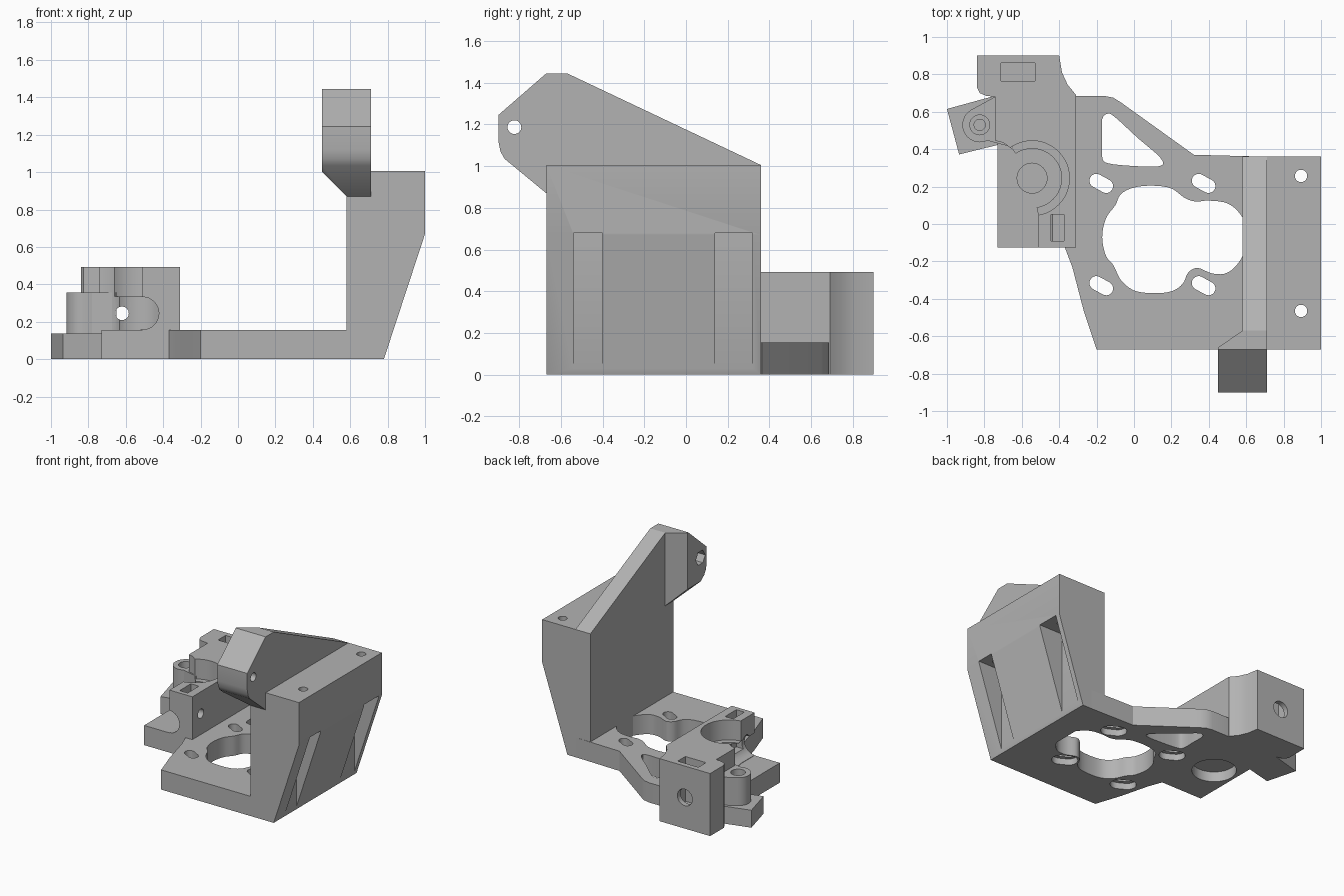
import bpy
import bmesh
import math
from mathutils import Vector

default = bpy.data.objects.get("Cube")
if default:
    bpy.data.objects.remove(default, do_unlink=True)

grey = bpy.data.materials.new("plain grey")
grey.use_nodes = True
COLOUR = (0.45, 0.45, 0.45, 1)
grey.diffuse_color = COLOUR
for node in grey.node_tree.nodes:
    if node.type == "BSDF_PRINCIPLED":
        node.inputs["Base Color"].default_value = COLOUR

cutters = []
PLACE = {
    "x": lambda p, d: (d, p[0], p[1]),
    "y": lambda p, d: (p[0], d, p[1]),
    "z": lambda p, d: (p[0], p[1], d),
}


def prism(name, points, axis, low, high):
    """Extrude a flat outline along an axis."""
    place = PLACE[axis]
    bm = bmesh.new()
    bottom = [bm.verts.new(place(p, low)) for p in points]
    top = [bm.verts.new(place(p, high)) for p in points]
    bm.faces.new(bottom)
    bm.faces.new(top)
    for i in range(len(points)):
        j = (i + 1) % len(points)
        bm.faces.new((bottom[i], bottom[j], top[j], top[i]))
    bmesh.ops.recalc_face_normals(bm, faces=bm.faces)
    mesh = bpy.data.meshes.new(name)
    bm.to_mesh(mesh)
    bm.free()
    mesh.materials.append(grey)
    obj = bpy.data.objects.new(name, mesh)
    bpy.context.collection.objects.link(obj)
    return obj


def cutter(points, axis, low, high):
    obj = prism("cutter", points, axis, low, high)
    obj.hide_render = True
    cutters.append(obj)
    return obj


def rect(a, b, c, d):
    return [(a, c), (b, c), (b, d), (a, d)]


def circle(x, y, r, n=32):
    return [(x + r * math.cos(math.tau * i / n), y + r * math.sin(math.tau * i / n))
            for i in range(n)]


def slot(x, y, half, r, angle, n=10):
    """Rounded slot outline."""
    out = []
    for side in (0, math.pi):
        cx = x + half * math.cos(angle + side)
        cy = y + half * math.sin(angle + side)
        for i in range(n + 1):
            t = angle + side - math.pi / 2 + math.pi * i / n
            out.append((cx + r * math.cos(t), cy + r * math.sin(t)))
    return out


def smooth(points, steps=4):
    """Closed spline through the points."""
    p = [Vector(q) for q in points]
    out = []
    for i in range(len(p)):
        a, b, c, d = (p[(i + k) % len(p)] for k in (-1, 0, 1, 2))
        for s in range(steps):
            t = s / steps
            out.append(b + (c - a) * t / 2 + (2 * a - 5 * b + 4 * c - d) * t * t / 2
                       + (3 * b - a - 3 * c + d) * t ** 3 / 2)
    return out


def cut(obj, *tools):
    bpy.context.view_layer.objects.active = obj
    for tool in tools:
        mod = obj.modifiers.new("cut", "BOOLEAN")
        mod.operation = "DIFFERENCE"
        mod.solver = "EXACT"
        mod.object = tool
        bpy.ops.object.modifier_apply(modifier=mod.name)


# Base plate with motor opening, screw slots and triangular window
base = prism("base_plate", [
    (-0.2, -0.67), (0.7, -0.67), (0.7, 0.36), (0.32, 0.37), (-0.07, 0.65),
    (-0.11, 0.675), (-0.16, 0.685), (-0.32, 0.685), (-0.32, -0.1), (-0.37, -0.125),
    (-0.33, -0.23), (-0.27, -0.46)], "z", 0, 0.155)
opening = smooth([
    (-0.17, -0.07), (-0.15, 0.03), (-0.1, 0.1), (-0.07, 0.16), (0, 0.195), (0.1, 0.205),
    (0.2, 0.19), (0.27, 0.14), (0.33, 0.12), (0.4, 0.125), (0.5, 0.11), (0.57, 0.05),
    (0.62, -0.06), (0.57, -0.19), (0.5, -0.26), (0.42, -0.265), (0.34, -0.235),
    (0.29, -0.26), (0.26, -0.32), (0.2, -0.36), (0.1, -0.37), (0, -0.355),
    (-0.07, -0.3), (-0.11, -0.22), (-0.15, -0.17)])
window = smooth([(-0.17, 0.56), (-0.14, 0.59), (-0.1, 0.57), (0.02, 0.46), (0.14, 0.355),
                 (0.14, 0.31), (0, 0.31), (-0.14, 0.325), (-0.17, 0.36), (-0.17, 0.46)])
cut(base, cutter(opening, "z", -0.1, 0.3), cutter(window, "z", -0.1, 0.3))
for x in (-0.175, 0.372):
    for y in (-0.33, 0.217):
        cut(base, cutter(slot(x, y, 0.03, 0.037, -0.5), "z", -0.1, 0.3),
            cutter(slot(x, y, 0.03, 0.065, -0.5), "z", -0.1, 0.05))

# Upright wall with sloping outer face and nut channels
wall = prism("upright_wall", [(0.58, 0), (0.78, 0), (1, 0.67), (1, 1.005), (0.58, 1.005)],
             "y", -0.67, 0.36)
for y, low, high in ((-0.465, -0.54, -0.4), (0.257, 0.14, 0.32)):
    cut(wall, cutter(rect(low, high, -0.1, 0.68), "x", 0.79, 1.1),
        cutter(circle(0.893, y, 0.033), "z", 0.6, 1.1))

# Raised arm with chamfered overhang and pivot hole
arm = prism("raised_arm", [
    (-0.67, 0.87), (-0.87, 1.035), (-0.89, 1.07), (-0.9, 1.12), (-0.9, 1.245),
    (-0.67, 1.445), (-0.57, 1.445), (0.36, 1.005), (0.36, 0.87)], "x", 0.45, 0.71)
cut(arm,
    cutter([(0.45, -0.66), (0.58, -0.57), (0.58, 0.5), (0.3, 0.5), (0.3, -0.66)], "z", 0, 2),
    cutter([(0.3, 0.7), (0.58, 0.7), (0.58, 0.87), (0.45, 1), (0.3, 1.15)], "y", -1, 1),
    cutter(circle(-0.823, 1.187, 0.033), "x", 0, 1),
    cutter(circle(-0.823, 1.187, 0.058, 6), "x", 0.4, 0.52))

# Feeder block: tall body and low shelf sharing the round gear cavity
block = prism("feeder_block", [
    (-0.84, 0.9), (-0.4, 0.9), (-0.385, 0.81), (-0.355, 0.745), (-0.31, 0.69),
    (-0.31, -0.125), (-0.51, -0.125), (-0.51, 0.04), (-0.545, 0.2), (-0.6, 0.33),
    (-0.65, 0.4), (-0.7, 0.435), (-0.74, 0.445), (-0.74, 0.68), (-0.79, 0.685),
    (-0.825, 0.7), (-0.84, 0.73)], "z", 0, 0.492)
shelf = prism("feeder_shelf", rect(-0.73, -0.5, -0.125, 0.46), "z", 0, 0.155)
gear = (-0.545, 0.245)
shared = [cutter(circle(*gear, 0.16, 48), "z", -0.1, 0.08),
          cutter(circle(*gear, 0.08), "z", 0.12, 0.3)]
cut(shelf, *shared)
cut(block, *shared,
    cutter(circle(*gear, 0.2, 48), "z", 0.335, 0.6),
    cutter(circle(*gear, 0.158, 48), "z", 0.155, 0.6),
    cutter(circle(-0.51, 0.245, 0.087), "y", -0.3, 0.15),
    cutter(circle(-0.62, 0.245, 0.036), "y", 0.2, 1),
    cutter(circle(-0.62, 0.245, 0.065), "y", 0.86, 1),
    cutter(rect(-0.71, -0.53, 0.765, 0.86), "z", 0.14, 0.6),
    cutter(rect(-0.445, -0.375, -0.09, 0.05), "z", 0.2, 0.6),
    cutter(circle(-0.02, 0.32, 0.036), "x", -0.6, -0.2))

# Hinge post on its slanted foot
arc = [(-0.825 + 0.093 * math.cos(t), 0.53 + 0.093 * math.sin(t))
       for t in (math.radians(120 + 15 * i) for i in range(11))]
post = prism("hinge_post", arc + [(-0.78, 0.445), (-0.65, 0.41), (-0.65, 0.6), (-0.735, 0.685)],
             "z", 0.1, 0.357)
foot = prism("hinge_foot", [(-1, 0.615), (-0.745, 0.685), (-0.7, 0.6), (-0.7, 0.43),
                            (-0.74, 0.42), (-0.935, 0.372)], "z", 0, 0.137)
bore = cutter(circle(-0.825, 0.53, 0.03), "z", 0.02, 0.5)
cut(post, bore, cutter(circle(-0.825, 0.53, 0.053), "z", 0.3, 0.5))
cut(foot, bore)

for obj in cutters:
    bpy.data.objects.remove(obj, do_unlink=True)

# Soft shading on curved walls only
bpy.ops.object.select_all(action="DESELECT")
for obj in (base, wall, arm, block, shelf, post, foot):
    obj.select_set(True)
bpy.context.view_layer.objects.active = base
bpy.ops.object.shade_smooth_by_angle(angle=math.radians(25))
